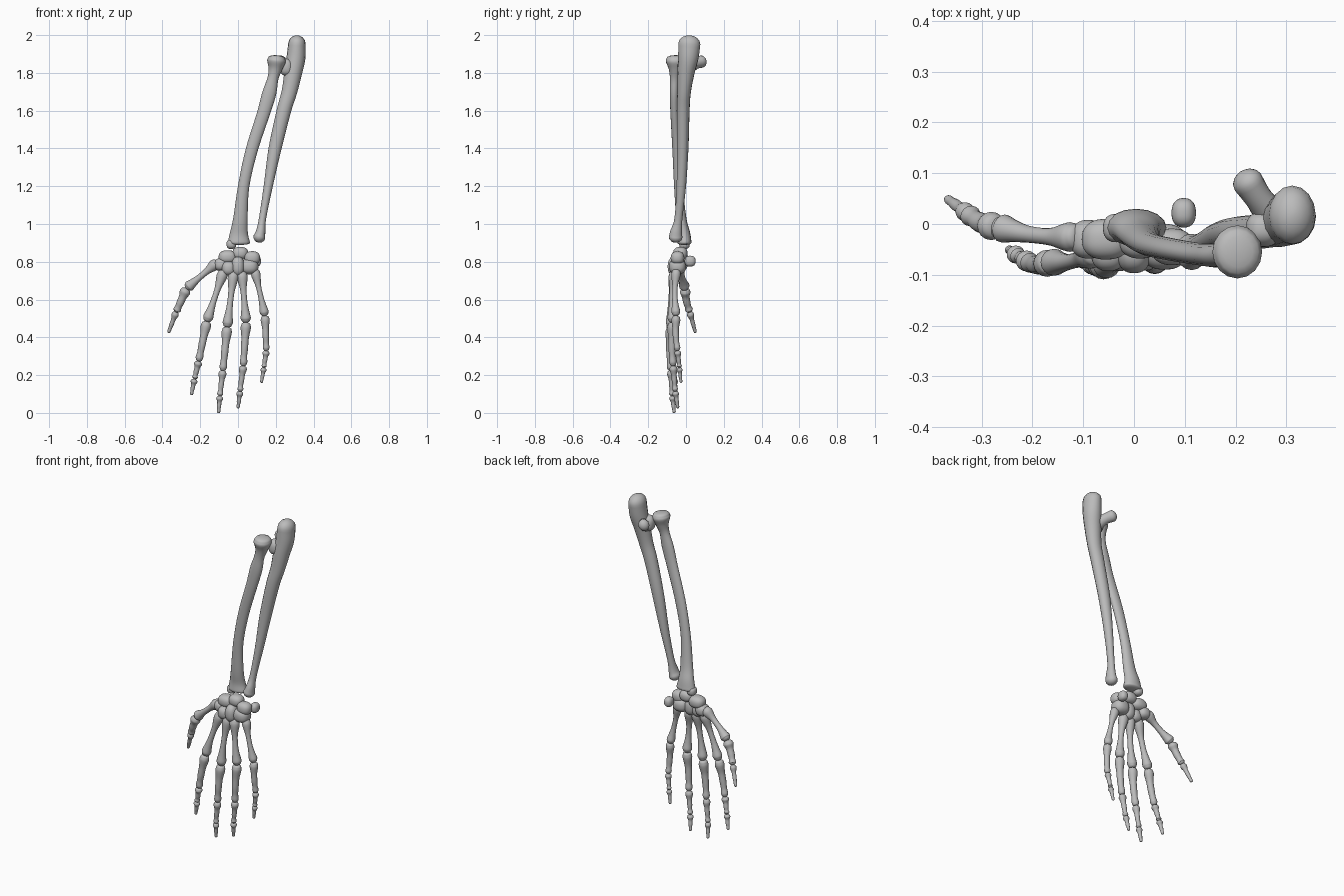
import bpy
import bmesh
import math
from mathutils import Vector

if "Cube" in bpy.data.objects:
    bpy.data.objects.remove(bpy.data.objects["Cube"], do_unlink=True)

SIDES = 16
STEPS = 5
COLOUR = (0.5, 0.5, 0.5, 1)

bone_grey = bpy.data.materials.new("bone_grey")
bone_grey.use_nodes = True
bone_grey.diffuse_color = COLOUR
bone_grey.node_tree.nodes["Principled BSDF"].inputs["Base Color"].default_value = COLOUR


def finish(name, bm):
    """Turn a bmesh into a smooth shaded, coloured object."""
    bmesh.ops.recalc_face_normals(bm, faces=bm.faces)
    for face in bm.faces:
        face.smooth = True
    mesh = bpy.data.meshes.new(name)
    bm.to_mesh(mesh)
    bm.free()
    mesh.materials.append(bone_grey)
    obj = bpy.data.objects.new(name, mesh)
    bpy.context.collection.objects.link(obj)
    return obj


def spline(keys):
    """Smooth the keys (x, y, z, half width, half depth) with a Catmull-Rom curve."""
    keys = [Vector(k) for k in keys]
    ends = [keys[0] * 2 - keys[1]] + keys + [keys[-1] * 2 - keys[-2]]
    path = []
    for a, b, c, d in zip(ends, ends[1:], ends[2:], ends[3:]):
        for step in range(STEPS):
            t = step / STEPS
            path.append((b * 2 + (c - a) * t + (a * 2 - b * 5 + c * 4 - d) * t ** 2
                         + (b * 3 - a - c * 3 + d) * t ** 3) / 2)
    return path + [keys[-1]]


def bone(name, keys, dome_start=0.5, dome_end=0.5):
    """Loft elliptical rings along a path and round off both ends."""
    path = spline(keys)
    points = [Vector(p[:3]) for p in path]
    rings = []
    for i, p in enumerate(path):
        along = (points[min(i + 1, len(path) - 1)] - points[max(i - 1, 0)]).normalized()
        rings.append((points[i], along, p[3], p[4]))

    def dome(ring, height, sign):
        centre, along, wide, deep = ring
        out = []
        for degrees in (25, 50, 70, 85):
            a = math.radians(degrees)
            shift = along * (sign * height * min(wide, deep) * math.sin(a))
            out.append((centre + shift, along, wide * math.cos(a), deep * math.cos(a)))
        return out

    rings = dome(rings[0], dome_start, -1)[::-1] + rings + dome(rings[-1], dome_end, 1)
    bm = bmesh.new()
    loops = []
    for centre, along, wide, deep in rings:
        across = Vector((0, 1, 0)).cross(along).normalized()
        front = along.cross(across)
        loop = []
        for s in range(SIDES):
            a = math.tau * s / SIDES
            loop.append(bm.verts.new(centre + across * wide * math.cos(a) + front * deep * math.sin(a)))
        loops.append(loop)
    for low, high in zip(loops, loops[1:]):
        for s in range(SIDES):
            n = (s + 1) % SIDES
            bm.faces.new((low[s], low[n], high[n], high[s]))
    bm.faces.new(loops[0])
    bm.faces.new(loops[-1])
    return finish(name, bm)


def pebble(name, centre, size):
    """A slightly blocky rounded lump."""
    bm = bmesh.new()
    bmesh.ops.create_icosphere(bm, subdivisions=4, radius=1)
    for v in bm.verts:
        v.co = Vector(c + math.copysign(abs(k) ** 0.85, k) * s for c, k, s in zip(centre, v.co, size))
    return finish(name, bm)


# Forearm bones
bone("radius", [
    (.205, -.055, 1.88, .044, .047), (.203, -.055, 1.86, .049, .052),
    (.197, -.056, 1.82, .036, .036), (.185, -.06, 1.77, .029, .025),
    (.165, -.062, 1.69, .037, .024), (.133, -.06, 1.58, .034, .022),
    (.072, -.05, 1.39, .032, .022), (.03, -.04, 1.2, .03, .023),
    (.013, -.025, 1.03, .038, .027), (.005, -.01, .95, .048, .032),
    (.004, -.007, .9, .06, .037)], 0.3, 0.3)
pebble("radius_styloid", (-.035, -.008, .893), (.026, .028, .026))

bone("ulna", [
    (.312, .018, 1.955, .046, .058), (.307, .012, 1.88, .05, .054),
    (.292, 0, 1.8, .047, .045), (.272, -.01, 1.7, .041, .036),
    (.243, -.015, 1.6, .038, .034), (.196, -.017, 1.4, .034, .03),
    (.16, -.025, 1.2, .024, .025), (.13, -.04, 1.03, .019, .021),
    (.12, -.052, .96, .025, .031), (.113, -.055, .93, .032, .036)], 0.95, 0.9)
bone("ulna_coronoid", [
    (.285, 0, 1.81, .045, .035), (.25, .045, 1.845, .03, .027),
    (.224, .083, 1.86, .033, .03)], 0.5, 0.8)
pebble("ulna_radial_notch", (.255, -.01, 1.83), (.035, .035, .045))

# Wrist bones
WRIST = {
    "scaphoid": ((-.055, -.03, .825), (.048, .04, .036)),
    "lunate": ((.012, -.03, .845), (.042, .038, .034)),
    "triquetral": ((.075, -.045, .82), (.042, .036, .036)),
    "pisiform": ((.098, .022, .803), (.024, .029, .029)),
    "trapezium": ((-.09, -.03, .785), (.036, .038, .034)),
    "trapezoid": ((-.05, -.055, .765), (.035, .038, .038)),
    "capitate": ((0, -.055, .775), (.034, .042, .052)),
    "hamate": ((.06, -.045, .775), (.048, .045, .042)),
}
for name, (centre, size) in WRIST.items():
    pebble(name, centre, size)

# Digits: joint positions from the wrist to the tip
DIGITS = {
    "thumb": [(-.105, -.025, .8), (-.272, -.005, .66), (-.327, .02, .535), (-.368, .05, .425)],
    "index": [(-.075, -.055, .755), (-.165, -.075, .485), (-.208, -.075, .275),
              (-.23, -.062, .18), (-.247, -.05, .095)],
    "middle": [(-.022, -.06, .75), (-.057, -.08, .455), (-.08, -.08, .225),
               (-.096, -.073, .09), (-.103, -.062, 0)],
    "ring": [(.02, -.06, .75), (.043, -.07, .48), (.028, -.068, .25),
             (.011, -.057, .115), (0, -.043, .025)],
    "little": [(.088, -.05, .76), (.143, -.052, .515), (.15, -.045, .33),
               (.137, -.035, .24), (.124, -.026, .16)],
}
# Half widths of each bone at its base, shaft, neck and head
SHAPES = {
    "metacarpal": (.028, .016, .021, .027),
    "proximal": (.027, .019, .017, .02),
    "middle_phalanx": (.021, .014, .012, .016),
    "distal": (.018, .011, .009, .009),
}
SCALE = {"thumb": 1.05, "little": .88}
BOW = {"metacarpal": .008, "proximal": .006}

for digit, joints in DIGITS.items():
    parts = [p for p in SHAPES if digit != "thumb" or p != "middle_phalanx"]
    for part, start, end in zip(parts, joints, joints[1:]):
        start, end = Vector(start), Vector(end)
        base, shaft, neck, head = [r * SCALE.get(digit, 1) for r in SHAPES[part]]
        length = (end - start).length
        inset = base * .45 / length
        keys = []
        for t, r in ((inset, base * .9), (inset + .09, base), (.36, shaft * 1.05), (.6, shaft),
                     (.78, neck), (.91, head), (1 - head * .4 / length, head * .85)):
            # Shafts bow gently towards the back of the hand
            p = start.lerp(end, t) - Vector((0, BOW.get(part, 0) * math.sin(math.pi * t), 0))
            keys.append((*p, r, r * .98))
        bone(f"{digit}_{part}", keys, .5, .6)
